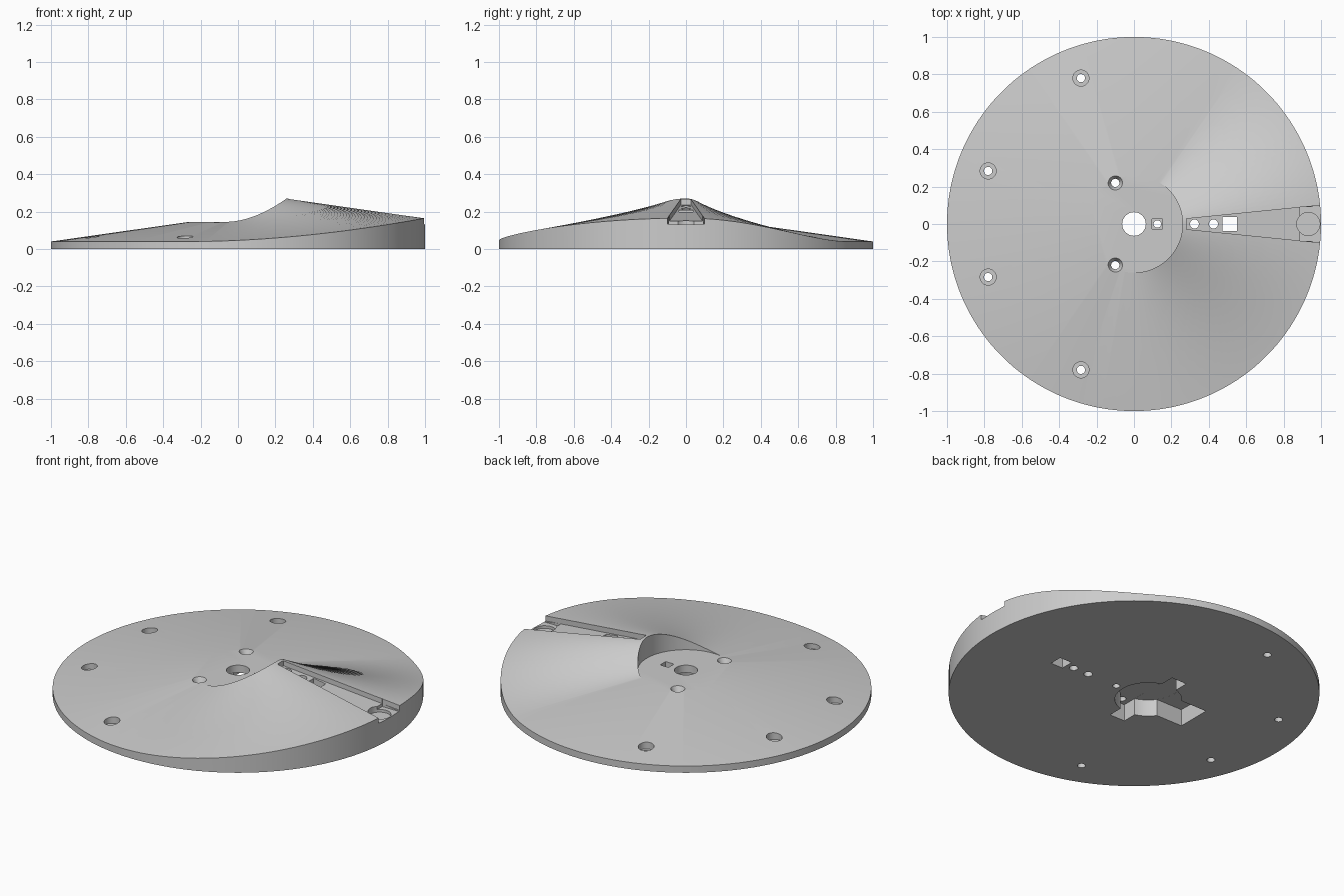
import bpy, bmesh, math
from math import sin, cos, pi, radians

if "Cube" in bpy.data.objects:
    bpy.data.objects.remove(bpy.data.objects["Cube"], do_unlink=True)

grey = bpy.data.materials.new("plain_grey")
grey.use_nodes = True
colour = (0.6, 0.6, 0.6, 1)
grey.diffuse_color = colour
grey.node_tree.nodes["Principled BSDF"].inputs["Base Color"].default_value = colour

SEG = 180
HUB, FLOOR, RISE, SLOPE = 0.26, 0.145, 0.125, 0.142


def finish(bm, name):
    bmesh.ops.recalc_face_normals(bm, faces=bm.faces)
    mesh = bpy.data.meshes.new(name)
    bm.to_mesh(mesh)
    bm.free()
    mesh.materials.append(grey)
    obj = bpy.data.objects.new(name, mesh)
    bpy.context.collection.objects.link(obj)
    return obj


def lift(angle):
    """Height of the ramp: gentle on the front side, steep at the back."""
    span = radians(60 if angle >= 0 else 105)
    t = max(0, 1 - abs(angle) / span)
    return RISE * (1 - cos(pi * t)) / 2


# Cam disc: base, rim, sloping top, hub wall and hub floor
bm = bmesh.new()
columns = []
for i in range(SEG):
    a = -pi + 2 * pi * i / SEG
    rise = lift(a)
    at = lambda r, z: bm.verts.new((r * cos(a), r * sin(a), z))
    hub = at(HUB, FLOOR)
    crest = at(HUB, FLOOR + rise) if rise > 0.0005 else hub
    edge = at(1, FLOOR + rise - (1 - HUB) * SLOPE)
    columns.append((hub, crest, edge, at(1, 0)))
for i in range(SEG):
    c, d = columns[i - 1], columns[i]
    for j in range(3):
        ring = list(dict.fromkeys((c[j], d[j], d[j + 1], c[j + 1])))
        if len(ring) > 2:
            bm.faces.new(ring)
bm.faces.new([c[0] for c in columns])
bm.faces.new([c[3] for c in reversed(columns)])
bmesh.ops.triangulate(bm, faces=[f for f in bm.faces if len(f.verts) == 4])
disc = finish(bm, "cam_disc")


def cut(points, low, high, grow=1.0):
    """Carve a prism; low may be a function of x, grow widens the top."""
    floor = low if callable(low) else lambda x: low
    cx = sum(p[0] for p in points) / len(points)
    cy = sum(p[1] for p in points) / len(points)
    b = bmesh.new()
    bottom = [b.verts.new((x, y, floor(x))) for x, y in points]
    top = [b.verts.new((cx + (x - cx) * grow, cy + (y - cy) * grow, high)) for x, y in points]
    b.faces.new(bottom)
    b.faces.new(top)
    for i in range(len(points)):
        b.faces.new((bottom[i - 1], bottom[i], top[i], top[i - 1]))
    tool = finish(b, "cutter")
    tool.hide_render = True
    mod = disc.modifiers.new("cut", "BOOLEAN")
    mod.operation, mod.solver, mod.object = "DIFFERENCE", "EXACT", tool
    bpy.context.view_layer.objects.active = disc
    bpy.ops.object.modifier_apply(modifier=mod.name)
    bpy.data.objects.remove(tool, do_unlink=True)


def circle(x, y, r, n=32):
    return [(x + r * cos(2 * pi * k / n), y + r * sin(2 * pi * k / n)) for k in range(n)]


def box(x0, x1, half):
    return [(x0, -half), (x1, -half), (x1, half), (x0, half)]


# Tapered channel along the crest, with a pocket at the rim
width = lambda x: 0.028 + (x - 0.28) * 0.1
cut([(0.28, -width(0.28)), (1.05, -width(1.05)), (1.05, width(1.05)), (0.28, width(0.28))],
    lambda x: 0.235 - (x - 0.28) * SLOPE, 0.4)
cut(box(0.887, 1.05, 0.09), 0.131, 0.4)
cut(circle(0.932, 0, 0.062), 0.115, 0.4)

# Underside recess: round body, side lugs and rear box
cut(circle(-0.1, 0, 0.18, 48), -0.1, 0.1)
cut([(x, y) for x, y in ((-0.15, -0.26), (-0.05, -0.26), (-0.05, 0.26), (-0.15, 0.26))], -0.1, 0.1003)
cut(box(-0.42, -0.1, 0.103), -0.1, 0.0997)

# Shaft hole and holes along the crest
cut(circle(0, 0, 0.063), -0.1, 0.4)
cut(box(0.097, 0.152, 0.026), 0.09, 0.2)
cut(circle(0.125, 0, 0.02), -0.1, 0.4)
for x in (0.323, 0.425):
    cut(circle(x, 0, 0.024), -0.1, 0.4)
cut(box(0.472, 0.552, 0.038), -0.1, 0.4)

# Countersunk hub holes and counterbored outer holes
for side in (-1, 1):
    cut(circle(-0.1, side * 0.22, 0.022), -0.1, 0.4)
    cut(circle(-0.1, side * 0.22, 0.022), 0.115, 0.1451, 1.75)
    for deg in (110, 160):
        a = radians(deg)
        x, y = 0.83 * cos(a), side * 0.83 * sin(a)
        cut(circle(x, y, 0.022), -0.1, 0.4)
        cut(circle(x, y, 0.043), 0.03, 0.4)

# Smooth shading with crisp edges
bpy.ops.object.select_all(action="DESELECT")
disc.select_set(True)
bpy.context.view_layer.objects.active = disc
bpy.ops.object.shade_smooth_by_angle(angle=radians(25))
